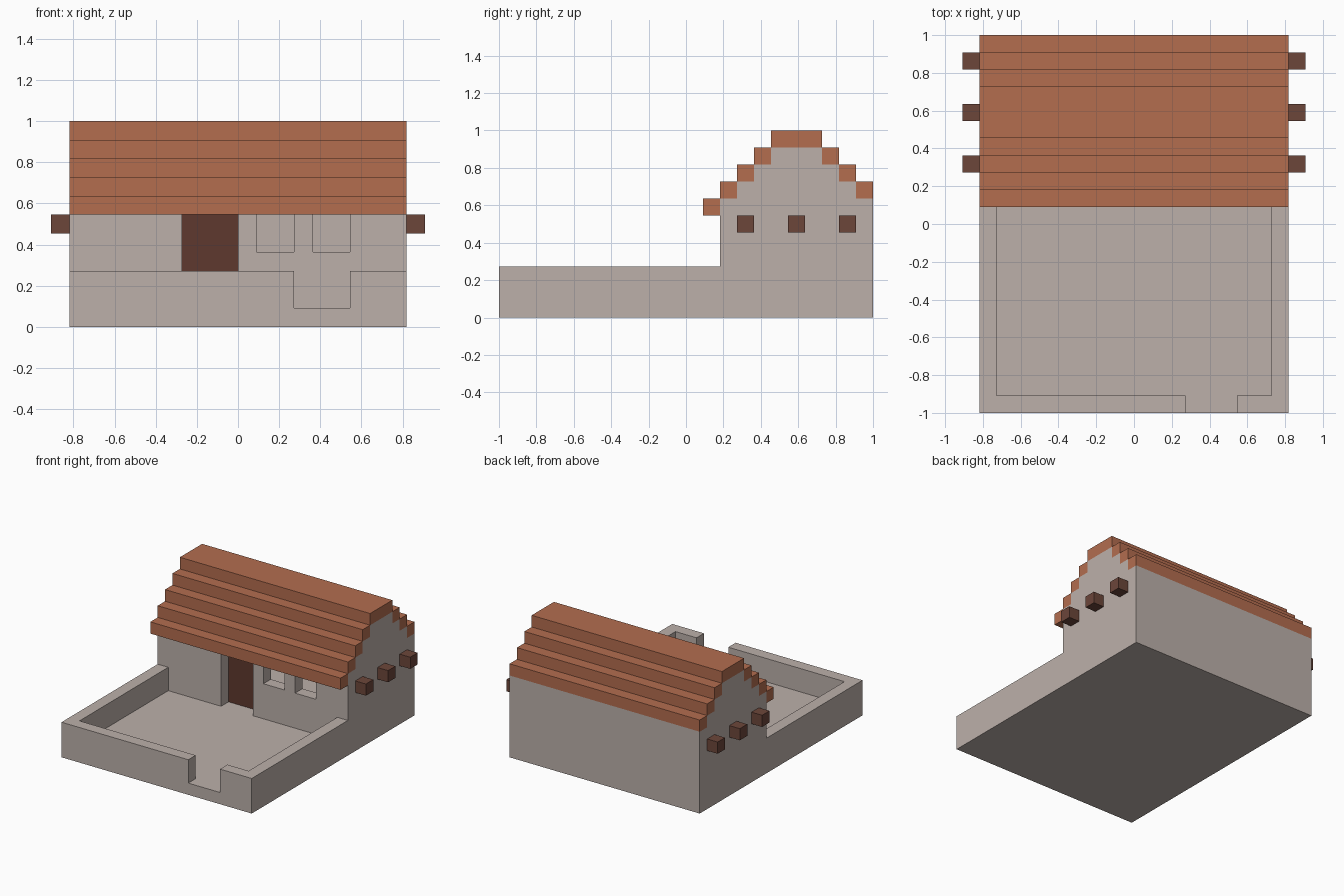
import bpy, bmesh

cube = bpy.data.objects.get("Cube")
if cube:
    bpy.data.objects.remove(cube, do_unlink=True)

U = 1 / 11  # one block


def lin(c):
    c /= 255
    return c / 12.92 if c <= 0.04045 else ((c + 0.055) / 1.055) ** 2.4


def material(name, r, g, b):
    m = bpy.data.materials.new(name)
    col = (lin(r), lin(g), lin(b), 1)
    m.diffuse_color = col
    m.use_nodes = True
    bsdf = next(n for n in m.node_tree.nodes if n.type == 'BSDF_PRINCIPLED')
    bsdf.inputs["Base Color"].default_value = col
    return m


STONE = material("pale_stone", 188, 176, 170)
TILE = material("terracotta", 179, 109, 79)
WOOD = material("brown_wood", 108, 70, 58)
DOOR = material("dark_door_wood", 94, 56, 46)


def prism(name, profile, x0, x1, mat):
    """Extrude a (y, z) profile in block units from x0 to x1."""
    bm = bmesh.new()
    face = bm.faces.new([bm.verts.new((x0 * U, y * U, z * U)) for y, z in profile])
    ext = bmesh.ops.extrude_face_region(bm, geom=[face])
    moved = [v for v in ext["geom"] if isinstance(v, bmesh.types.BMVert)]
    bmesh.ops.translate(bm, verts=moved, vec=((x1 - x0) * U, 0, 0))
    bmesh.ops.recalc_face_normals(bm, faces=bm.faces)
    me = bpy.data.meshes.new(name)
    bm.to_mesh(me)
    bm.free()
    me.materials.append(mat)
    ob = bpy.data.objects.new(name, me)
    bpy.context.collection.objects.link(ob)
    return ob


def box(name, x, y, z, mat):
    return prism(name, [(y[0], z[0]), (y[1], z[0]), (y[1], z[1]), (y[0], z[1])],
                 x[0], x[1], mat)


# Masonry: courtyard block and stepped-gable house in one solid
outline = [(-11, 0), (11, 0), (11, 7), (10, 7), (10, 8), (9, 8), (9, 9), (8, 9),
           (8, 10), (5, 10), (5, 9), (4, 9), (4, 8), (3, 8), (3, 7), (2, 7),
           (2, 3), (-11, 3)]
masonry = prism("house_and_courtyard_walls", outline, -9, 9, STONE)

# Hollows: yard, gate, room, doorway and two windows
hollows = [
    ("yard", (-8, 8), (-10, 2), (1, 4)),
    ("gate", (3, 6), (-12, -9), (1, 4)),
    ("room", (-8, 8), (3, 10), (1, 7)),
    ("doorway", (-3, 0), (1, 4), (1, 6)),
    ("left_window", (4, 6), (1, 4), (4, 6)),
    ("right_window", (1, 3), (1, 4), (4, 6)),
]
for name, x, y, z in hollows:
    cutter = box(name + "_cutter", x, y, z, STONE)
    cutter.hide_render = True
    mod = masonry.modifiers.new(name, 'BOOLEAN')
    mod.operation = 'DIFFERENCE'
    mod.solver = 'EXACT'
    mod.object = cutter
    bpy.context.view_layer.objects.active = masonry
    bpy.ops.object.modifier_apply(modifier=mod.name)
    bpy.data.objects.remove(cutter, do_unlink=True)

# Door set behind the front wall
box("door", (-3, 0), (3, 4), (1, 6), DOOR)

# Stepped roof: front courses rise to the ridge, back courses descend
for i in range(4):
    box(f"front_roof_course_{i + 1}", (-9, 9), (1 + i, 2 + i), (6 + i, 7 + i), TILE)
for i in range(3):
    box(f"back_roof_course_{i + 1}", (-9, 9), (10 - i, 11 - i), (7 + i, 8 + i), TILE)
box("roof_ridge", (-9, 9), (5, 8), (10, 11), TILE)

# Beam ends on both sides
for side, x in (("left", (9, 10)), ("right", (-10, -9))):
    for i, y in enumerate((3, 6, 9)):
        box(f"{side}_beam_end_{i + 1}", x, (y, y + 1), (5, 6), WOOD)
